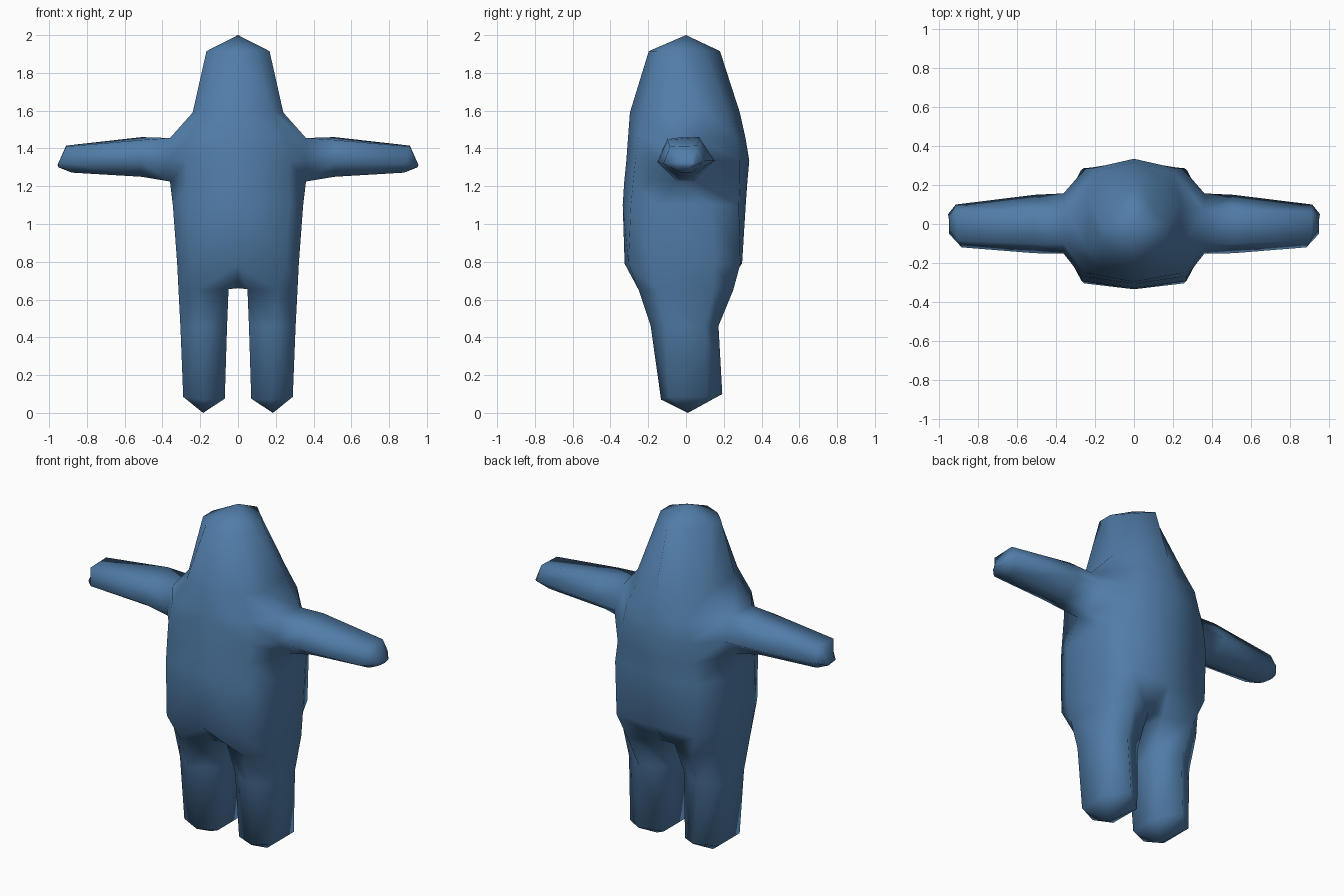
import bpy, bmesh

if "Cube" in bpy.data.objects:
    bpy.data.objects.remove(bpy.data.objects["Cube"])

mat = bpy.data.materials.new("blue")
mat.diffuse_color = (0.082, 0.205, 0.395, 1)
mat.use_nodes = True
mat.node_tree.nodes["Principled BSDF"].inputs["Base Color"].default_value = mat.diffuse_color

bm = bmesh.new()


def loop(points):
    return [bm.verts.new(p) for p in points]


def bridge(a, b, closed=False, skip=()):
    """Join two rows of vertices with quads."""
    n = len(a)
    for i in range(n if closed else n - 1):
        if i not in skip:
            j = (i + 1) % n
            bm.faces.new((a[i], a[j], b[j], b[i]))


def fan(row, tip, closed=False):
    n = len(row)
    for i in range(n if closed else n - 1):
        bm.faces.new((row[i], row[(i + 1) % n], tip))


def half_ring(z, w, front, back, fx, fy, bx, by, sf, sb):
    """Right half of a body section, from front centre to back centre."""
    return loop([(0, -front, z), (fx, -fy, z), (w, -sf, z),
                 (w, sb, z), (bx, by, z), (0, back, z)])


# Torso and head: height, half width, front, back, front corner, back corner, side front, side back
sections = [
    (1.915, .167, .197, .18, .10, .155, .08, .10, .09, .0),
    (1.59, .24, .297, .285, .18, .225, .16, .22, .12, .11),
    (1.455, .36, .307, .315, .255, .25, .20, .27, .10, .07),
    (1.335, .362, .316, .335, .27, .268, .22, .285, .152, .157),
    (1.225, .36, .327, .325, .27, .28, .25, .285, .045, .045),
    (1.10, .345, .335, .316, .27, .292, .27, .28, .15, .14),
    (.79, .322, .325, .297, .255, .305, .255, .288, .18, .15)]
rings = [half_ring(*s) for s in sections]
fan(rings[0], bm.verts.new((0, 0, 2)))
for k in range(len(rings) - 1):
    # leave the shoulder opening between the side vertices
    bridge(rings[k], rings[k + 1], skip=(2,) if k in (2, 3) else ())

# Arm: six-sided, growing out of the shoulder opening
top, mid, low = rings[2], rings[3], rings[4]
arm = [top[2], top[3], mid[3], low[3], low[2], mid[2]]
profiles = [
    [(.51, -.10, 1.445), (.51, .07, 1.46), (.51, .15, 1.335),
     (.51, .03, 1.25), (.51, -.03, 1.25), (.51, -.15, 1.325)],
    [(.91, -.085, 1.41), (.91, .06, 1.415), (.915, .10, 1.335),
     (.88, .03, 1.272), (.88, -.03, 1.272), (.885, -.12, 1.32)],
    [(.95, -.03, 1.325), (.95, .03, 1.325), (.955, .05, 1.312),
     (.95, .02, 1.30), (.945, -.02, 1.30), (.95, -.05, 1.308)]]
for points in profiles:
    nxt = loop(points)
    bridge(arm, nxt, closed=True)
    arm = nxt
bm.faces.new(arm)

# Leg: hip loop joins the bottom torso section
hip = loop([(.05, -.18, .655), (.21, -.25, .65), (.315, -.155, .65),
            (.315, .145, .65), (.21, .25, .65), (.05, .18, .655)])
bridge(rings[-1], hip)
knee = loop([(.058, -.11, .46), (.19, -.187, .46), (.305, -.11, .46),
             (.305, .10, .46), (.19, .172, .46), (.058, .10, .46)])
bridge(hip, knee, closed=True)
ankle = loop([(.07, -.09, .075), (.18, -.132, .07), (.29, -.09, .085),
              (.29, .11, .085), (.18, .192, .10), (.07, .11, .075)])
bridge(knee, ankle, closed=True)
fan(ankle, bm.verts.new((.185, .01, 0)), closed=True)

# Crotch between the legs
cf, cb = loop([(0, -.19, .66), (0, .19, .66)])
bm.faces.new((rings[-1][0], hip[0], cf))
bm.faces.new((rings[-1][5], cb, hip[5]))
bm.faces.new((cf, hip[0], hip[5], cb))

# Mirror to the left side
geom = bm.verts[:] + bm.edges[:] + bm.faces[:]
bmesh.ops.mirror(bm, geom=geom, axis='X', merge_dist=.0001)
bmesh.ops.remove_doubles(bm, verts=bm.verts[:], dist=.0001)
bmesh.ops.recalc_face_normals(bm, faces=bm.faces[:])

mesh = bpy.data.meshes.new("body")
bm.to_mesh(mesh)
bm.free()
mesh.materials.append(mat)
mesh.shade_smooth()
body = bpy.data.objects.new("body", mesh)
bpy.context.collection.objects.link(body)
